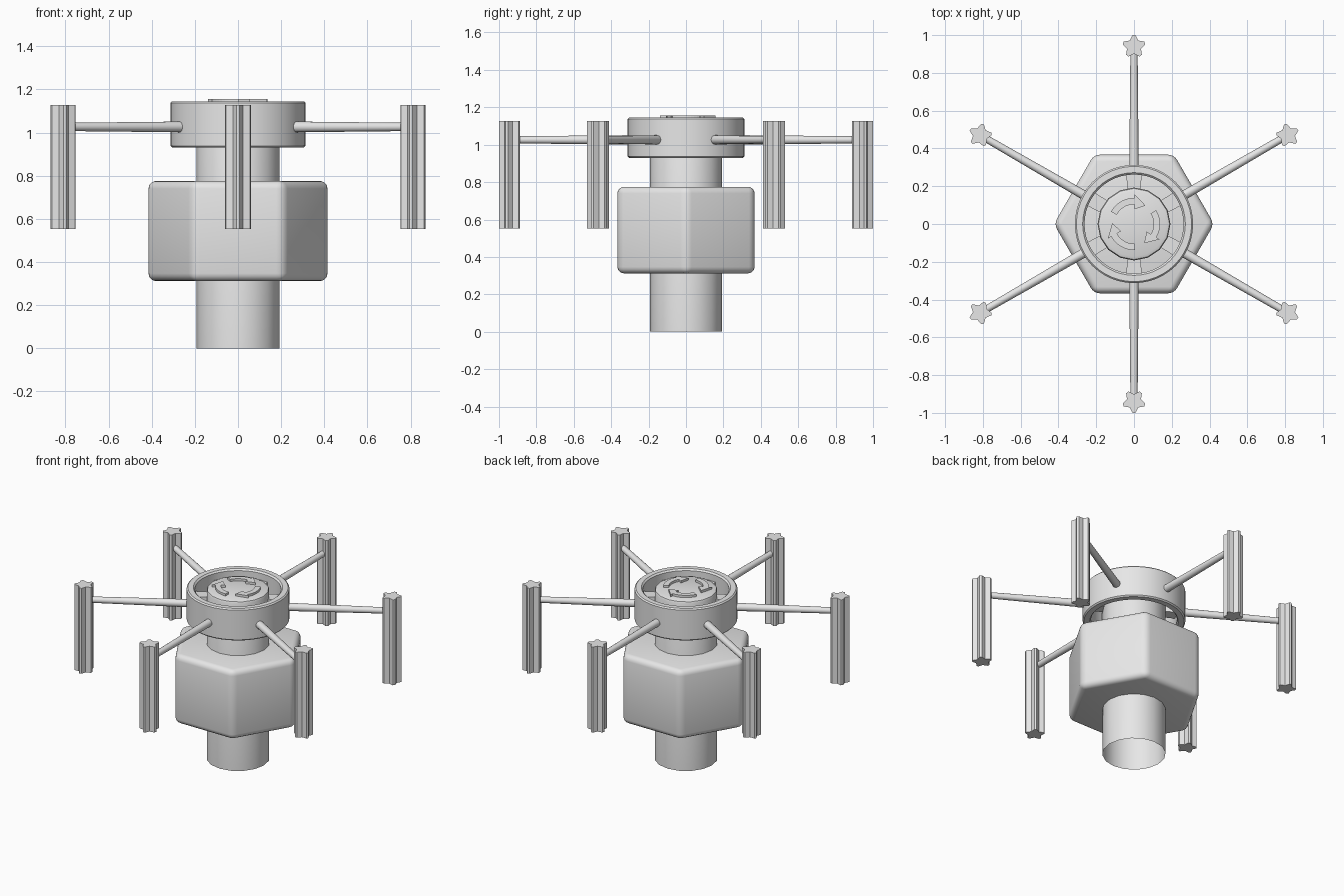
import bpy, bmesh, math
from mathutils import Matrix, Vector

if "Cube" in bpy.data.objects:
    bpy.data.objects.remove(bpy.data.objects["Cube"])

grey = bpy.data.materials.new("light_grey")
grey.diffuse_color = (0.8, 0.8, 0.8, 1)
grey.use_nodes = True
grey.node_tree.nodes["Principled BSDF"].inputs["Base Color"].default_value = grey.diffuse_color


def finish(name, bm, smooth=None):
    bmesh.ops.recalc_face_normals(bm, faces=bm.faces)
    me = bpy.data.meshes.new(name)
    bm.to_mesh(me)
    bm.free()
    ob = bpy.data.objects.new(name, me)
    bpy.context.collection.objects.link(ob)
    me.materials.append(grey)
    if smooth:
        bpy.ops.object.select_all(action='DESELECT')
        ob.select_set(True)
        bpy.context.view_layer.objects.active = ob
        bpy.ops.object.shade_smooth_by_angle(angle=math.radians(smooth))
    return ob


def lathe(name, profile, sides, closed=False, smooth=35):
    """Spin (radius, height) points around z."""
    bm = bmesh.new()
    rings = []
    for r, z in profile:
        rings.append([bm.verts.new((r * math.cos(2 * math.pi * i / sides),
                                    r * math.sin(2 * math.pi * i / sides), z))
                      for i in range(sides)])
    pairs = list(zip(rings, rings[1:]))
    if closed:
        pairs.append((rings[-1], rings[0]))
    for a, b in pairs:
        for i in range(sides):
            j = (i + 1) % sides
            bm.faces.new((a[i], a[j], b[j], b[i]))
    if not closed:
        bm.faces.new(rings[-1])      # top cap only, the foot stays open
    return finish(name, bm, smooth)


def prism(name, points, z0, z1, place=Matrix(), bevel=0, smooth=None):
    """Extrude an xy outline from z0 to z1."""
    bm = bmesh.new()
    face = bm.faces.new([bm.verts.new((x, y, z0)) for x, y in points])
    out = bmesh.ops.extrude_face_region(bm, geom=[face])
    verts = [g for g in out["geom"] if isinstance(g, bmesh.types.BMVert)]
    bmesh.ops.translate(bm, verts=verts, vec=(0, 0, z1 - z0))
    bmesh.ops.recalc_face_normals(bm, faces=bm.faces)
    if bevel:
        bmesh.ops.bevel(bm, geom=bm.edges[:], offset=bevel, segments=4,
                        profile=0.5, affect='EDGES')
    bmesh.ops.transform(bm, matrix=place, verts=bm.verts)
    return finish(name, bm, smooth)


def polar(r, deg):
    a = math.radians(deg)
    return r * math.cos(a), r * math.sin(a)


# Central column, open at the foot, with a chamfered cap
lathe("column", [(0.193, 0), (0.193, 1.122), (0.188, 1.134), (0.172, 1.14)], 16)

# Rounded hexagonal body
prism("hex_body", [polar(0.424, 60 * i) for i in range(6)], 0.312, 0.775,
      bevel=0.035, smooth=40)

# Hub ring around the top of the column
lathe("hub_ring", [(0.305, 0.93), (0.313, 0.938), (0.313, 1.137), (0.305, 1.145),
                   (0.272, 1.145), (0.262, 1.135), (0.262, 0.94), (0.27, 0.93)],
      48, closed=True)

# Blunt-tipped five-pointed star outline
star = []
for k in range(5):
    star += [polar(0.0605, 72 * k - 7), polar(0.0605, 72 * k + 7),
             polar(0.039, 72 * k + 36)]

for i in range(6):
    turn = Matrix.Rotation(math.radians(30 + 60 * i), 4, 'Z')
    # Short spoke joining column and ring
    prism(f"spoke_{i + 1}", [(0.17, -0.036), (0.27, -0.04), (0.27, 0.04), (0.17, 0.036)],
          1.0, 1.09, turn)
    # Tapered round arm
    bm = bmesh.new()
    bmesh.ops.create_cone(bm, cap_ends=True, segments=16, radius1=0.025,
                          radius2=0.019, depth=0.64)
    lay = turn @ Matrix.Translation((0.61, 0, 1.026)) @ Matrix.Rotation(math.pi / 2, 4, 'Y')
    bmesh.ops.transform(bm, matrix=lay, verts=bm.verts)
    finish(f"arm_{i + 1}", bm, 40)
    # Star-section post at the arm's end
    prism(f"star_post_{i + 1}", star, 0.553, 1.127,
          turn @ Matrix.Translation((0.94, 0, 0)))

# Three raised clockwise arrows on the cap
arc = [152 - 7 * k for k in range(10)]
arrow = [polar(0.138, a) for a in arc]
arrow += [polar(0.158, 89), polar(0.115, 58), polar(0.078, 89)]
arrow += [polar(0.104, a) for a in reversed(arc)]
for i in range(3):
    prism(f"arrow_{i + 1}", arrow, 1.135, 1.155,
          Matrix.Rotation(math.radians(120 * i), 4, 'Z'))
